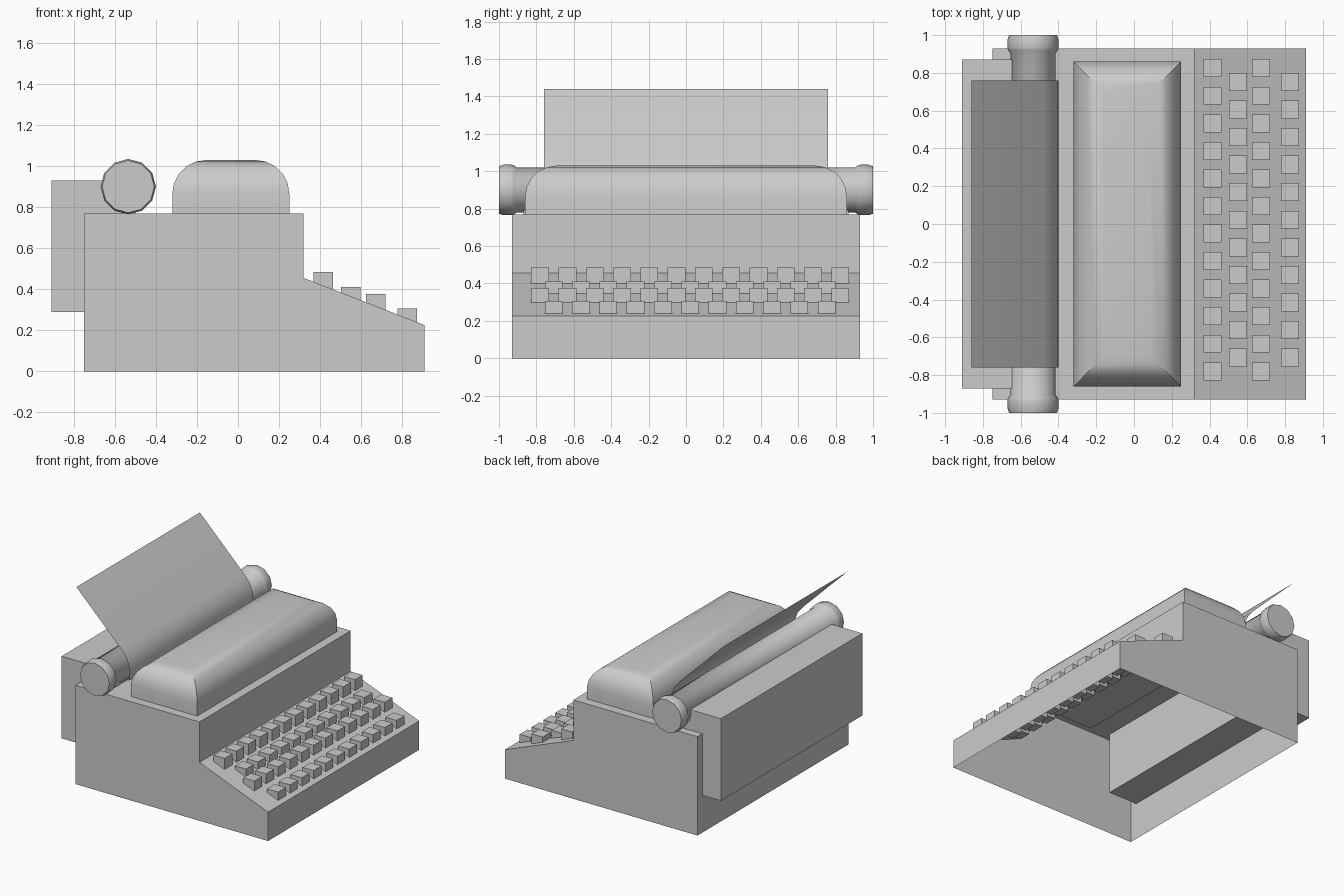
import bpy, bmesh, math

if "Cube" in bpy.data.objects:
    bpy.data.objects.remove(bpy.data.objects["Cube"])


def finish(name, bm, smooth=None):
    bmesh.ops.recalc_face_normals(bm, faces=bm.faces[:])
    me = bpy.data.meshes.new(name)
    bm.to_mesh(me)
    bm.free()
    ob = bpy.data.objects.new(name, me)
    bpy.context.collection.objects.link(ob)
    if smooth:
        bpy.ops.object.select_all(action='DESELECT')
        ob.select_set(True)
        bpy.context.view_layer.objects.active = ob
        bpy.ops.object.shade_smooth_by_angle(angle=math.radians(smooth))
    return ob


def loft(bm, rings):
    """Bridge closed rings of points and cap both ends."""
    vs = [[bm.verts.new(p) for p in r] for r in rings]
    n = len(vs[0])
    for a, b in zip(vs, vs[1:]):
        for i in range(n):
            j = (i + 1) % n
            bm.faces.new((a[i], a[j], b[j], b[i]))
    return bm.faces.new(vs[0][::-1]), bm.faces.new(vs[-1])


def add_box(bm, x0, x1, y0, y1, z0, z1):
    loft(bm, [[(x0, y0, z), (x1, y0, z), (x1, y1, z), (x0, y1, z)] for z in (z0, z1)])


# body shell: stepped side profile, open underneath
bm = bmesh.new()
profile = [(-.75, 0), (.91, 0), (.91, .225), (.32, .455), (.32, .77), (-.75, .77)]
loft(bm, [[(x, y, z) for x, z in profile] for y in (-.93, .93)])
bm.normal_update()
bottom = [f for f in bm.faces if all(v.co.z < .001 for v in f.verts)]
body = None
bmesh.ops.recalc_face_normals(bm, faces=bm.faces[:])
bmesh.ops.delete(bm, geom=bottom, context='FACES')
finish("body", bm)

# rear housing
bm = bmesh.new()
add_box(bm, -.91, -.50, -.87, .87, .29, .93)
finish("rear_housing", bm)

# type cover: stacked rectangles shrinking along a quarter round
bm = bmesh.new()
R = .165
steps = [(0, .75), (0, .865)]
for i in range(1, 6):
    a = math.pi / 2 * i / 5
    steps.append((R * (1 - math.cos(a)), .865 + R * math.sin(a)))
rings = []
for d, z in steps:
    x0, x1, y = -.32 + d, .25 - d, .86 - d
    rings.append([(x0, -y, z), (x1, -y, z), (x1, y, z), (x0, y, z)])
loft(bm, rings)
finish("type_cover", bm, 30)

# roller with end knobs, turned around the y axis
bm = bmesh.new()
half = [(.905, .12), (.92, .132), (.935, .135), (.975, .135), (1.0, .127)]
lathe = [(-y, r) for y, r in half[::-1]] + half
rings = []
for y, r in lathe:
    rings.append([(-.535 + r * math.cos(math.tau * i / 12), y,
                   .90 + r * math.sin(math.tau * i / 12)) for i in range(12)])
loft(bm, rings)
finish("roller", bm, 40)

# paper: thin sheet wrapping the front of the roller
bm = bmesh.new()
path = [(-.86, 1.44), (-.475, 1.06), (-.43, 1.005), (-.405, .94), (-.40, .89), (-.41, .83)]
cols = [[bm.verts.new((x, y, z)) for x, z in path] for y in (-.76, .76)]
for i in range(len(path) - 1):
    bm.faces.new((cols[0][i], cols[0][i + 1], cols[1][i + 1], cols[1][i]))
finish("paper", bm, 40)

# keys: four staggered rows (x centre, top z, first y, count)
bm = bmesh.new()
h = .0475
for x, top, y0, count in [(.416, .485, -.78, 12), (.55, .41, -.707, 11),
                          (.672, .377, -.78, 12), (.826, .305, -.707, 11)]:
    for i in range(count):
        y = y0 + .1459 * i
        add_box(bm, x - h, x + h, y - h, y + h, top - 2 * h, top)
finish("keys", bm)
